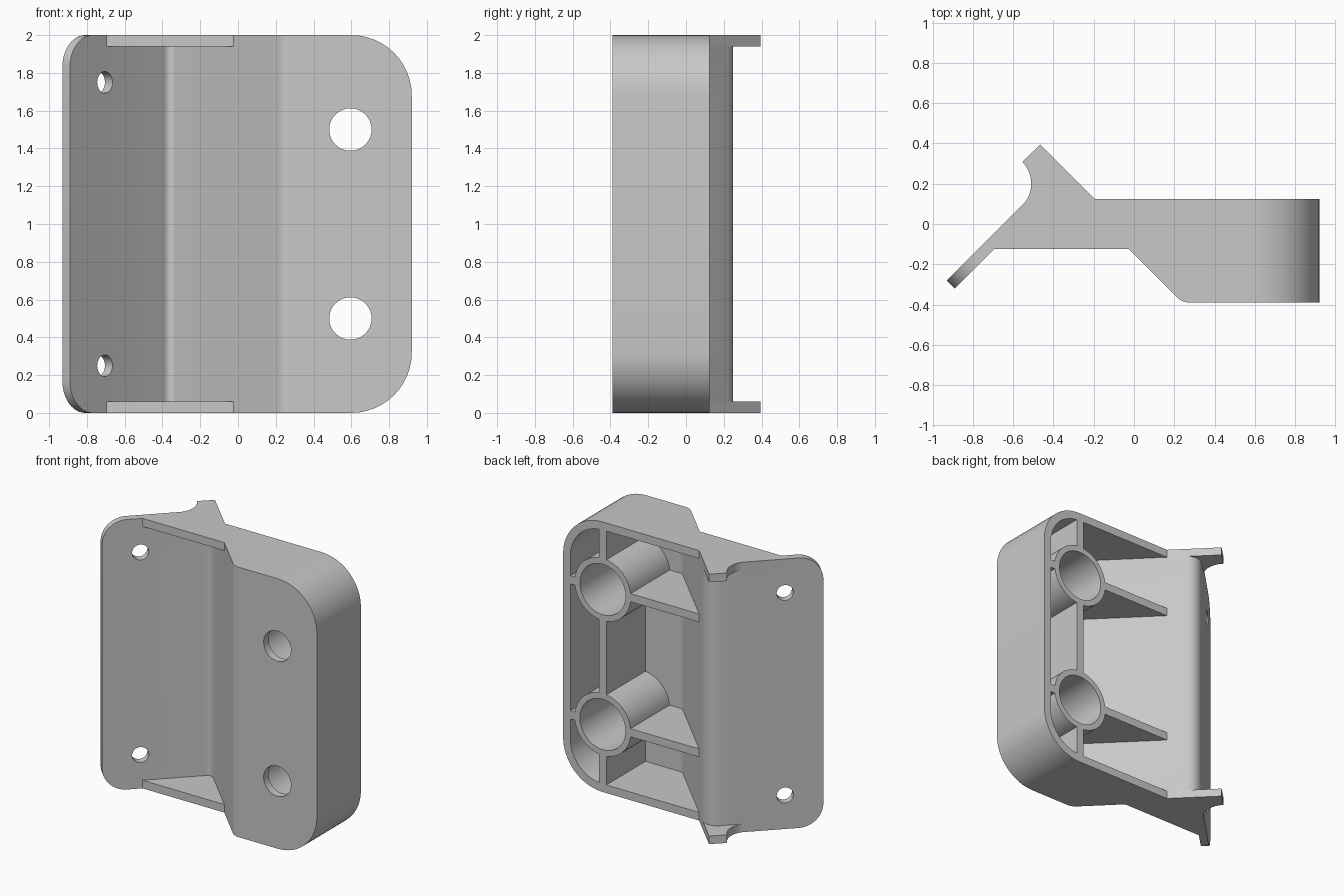
import bpy, bmesh
from math import sin, cos, pi, radians
from mathutils import Vector, Matrix

old = bpy.data.objects.get("Cube")
if old:
    bpy.data.objects.remove(old, do_unlink=True)

HEIGHT, WALL = 2.0, 0.06
BACK, FRONT, SIDE = 0.125, -0.39, 0.92
FLOOR = FRONT + 0.057
BOSS_X, BOSS_Z = 0.595, (0.5, 1.5)

grey = bpy.data.materials.new("light_grey")
grey.use_nodes = True
grey.diffuse_color = (0.58, 0.58, 0.58, 1)
grey.node_tree.nodes["Principled BSDF"].inputs["Base Color"].default_value = (0.58, 0.58, 0.58, 1)


def finish(bm, name):
    bmesh.ops.recalc_face_normals(bm, faces=bm.faces[:])
    mesh = bpy.data.meshes.new(name)
    bm.to_mesh(mesh)
    bm.free()
    mesh.materials.append(grey)
    ob = bpy.data.objects.new(name, mesh)
    bpy.context.collection.objects.link(ob)
    return ob


def rounded(points, steps=8):
    """Replace each corner given as (x, y, radius) by an arc."""
    out = []
    for i, p in enumerate(points):
        here = Vector(p[:2])
        if len(p) < 3:
            out.append(here)
            continue
        a = (Vector(points[i - 1][:2]) - here).normalized()
        b = (Vector(points[(i + 1) % len(points)][:2]) - here).normalized()
        half = a.angle(b) / 2
        centre = here + (a + b).normalized() * (p[2] / sin(half))
        start = here + a * (p[2] / (sin(half) / cos(half))) - centre
        end = here + b * (p[2] / (sin(half) / cos(half))) - centre
        sweep = start.angle(end)
        for k in range(steps + 1):
            t = k / steps
            out.append(centre + (start * sin((1 - t) * sweep) + end * sin(t * sweep)) / sin(sweep))
    return out


def prism(name, points, z0, z1, rounds=()):
    """Extrude a plan outline upward; rounds holds (edge test, radius) pairs for the end corners."""
    bm = bmesh.new()
    face = bm.faces.new([bm.verts.new((p[0], p[1], z0)) for p in rounded(points)])
    top = bmesh.ops.extrude_face_region(bm, geom=[face])["geom"]
    bmesh.ops.translate(bm, vec=(0, 0, z1 - z0), verts=[v for v in top if isinstance(v, bmesh.types.BMVert)])
    for test, radius in rounds:
        edges = [e for e in bm.edges
                 if abs(e.verts[0].co.z - e.verts[1].co.z) < 0.001 and all(test(v.co) for v in e.verts)]
        bmesh.ops.bevel(bm, geom=edges, offset=radius, segments=12, profile=0.5,
                        affect='EDGES', clamp_overlap=False)
    return finish(bm, name)


def rod(name, start, end, radius):
    """Round bar between two points."""
    start, end = Vector(start), Vector(end)
    axis = end - start
    bm = bmesh.new()
    turn = axis.to_track_quat('Z', 'Y').to_matrix().to_4x4()
    bmesh.ops.create_cone(bm, cap_ends=True, segments=56, radius1=radius, radius2=radius,
                          depth=axis.length, matrix=Matrix.Translation((start + end) / 2) @ turn)
    return finish(bm, name)


def combine(target, tool, operation):
    tool.hide_render = True
    mod = target.modifiers.new("combine", 'BOOLEAN')
    mod.operation, mod.solver, mod.object = operation, 'EXACT', tool
    bpy.context.view_layer.objects.active = target
    bpy.ops.object.modifier_apply(modifier=mod.name)
    bpy.data.objects.remove(tool, do_unlink=True)


# Outer body: slanted flange, horned end plates and deep block
notch = [(-0.667 + 0.157 * cos(radians(a)), 0.2 + 0.157 * sin(radians(a))) for a in range(44, -30, -8)]
root = (-0.5385, 0.1115)
outline = [(-0.89, -0.32), (-0.695, -0.125), (-0.025, -0.125), (0.24, FRONT, 0.09),
           (SIDE, FRONT), (SIDE, BACK), (-0.195, BACK), (-0.465, 0.395)] + notch + [root, (-0.93, -0.28)]
body = prism("angled_bracket", outline, 0, HEIGHT,
             [(lambda c: c.x < -0.88, 0.17), (lambda c: c.x > SIDE - 0.005, 0.32)])

# Front recess between the end plates
combine(body, prism("front_recess", [(-0.695, -0.6), (-0.025, -0.6), (-0.025, -0.125),
                                     (-0.36, 0.21, 0.04), (-0.695, -0.125)],
                    WALL, HEIGHT - WALL), 'DIFFERENCE')

# Hollow back, leaving a folded sheet and the side wall
combine(body, prism("back_hollow", [(-0.8, root[1]), root, (-0.36, 0.29, 0.097), (-0.07 - FLOOR, FLOOR, 0.04),
                                    (SIDE - WALL, FLOOR), (SIDE - WALL, 0.6), (-0.8, 0.6)],
                    WALL, HEIGHT - WALL,
                    [(lambda c: c.x > SIDE - WALL - 0.005, 0.26)]), 'DIFFERENCE')

# Upright rib through both bosses
combine(body, prism("upright_rib", [(BOSS_X - 0.03, FRONT + 0.03), (BOSS_X + 0.03, FRONT + 0.03),
                                    (BOSS_X + 0.03, BACK), (BOSS_X - 0.03, BACK)],
                    0.03, HEIGHT - 0.03), 'UNION')

# Cross ribs and bosses
for z in BOSS_Z:
    combine(body, prism("cross_rib", [(-0.195, BACK), (-0.22, 0.1), (0.24, -0.36),
                                      (SIDE - 0.03, -0.36), (SIDE - 0.03, BACK)],
                        z - 0.03, z + 0.03), 'UNION')
    combine(body, rod("boss", (BOSS_X, FRONT + 0.03, z), (BOSS_X, BACK, z), 0.23), 'UNION')

# Stepped bores through the bosses
for z in BOSS_Z:
    combine(body, rod("wide_bore", (BOSS_X, FLOOR, z), (BOSS_X, 0.4, z), 0.187), 'DIFFERENCE')
    combine(body, rod("front_hole", (BOSS_X, -0.7, z), (BOSS_X, 0, z), 0.112), 'DIFFERENCE')

# Small holes square to the flange
for z in (0.25, HEIGHT - 0.25):
    combine(body, rod("flange_hole", (-0.805, -0.035, z), (-0.605, -0.235, z), 0.057), 'DIFFERENCE')

# Smooth curves, crisp edges
bpy.ops.object.select_all(action='DESELECT')
body.select_set(True)
bpy.context.view_layer.objects.active = body
bpy.ops.object.shade_smooth_by_angle(angle=radians(25))
